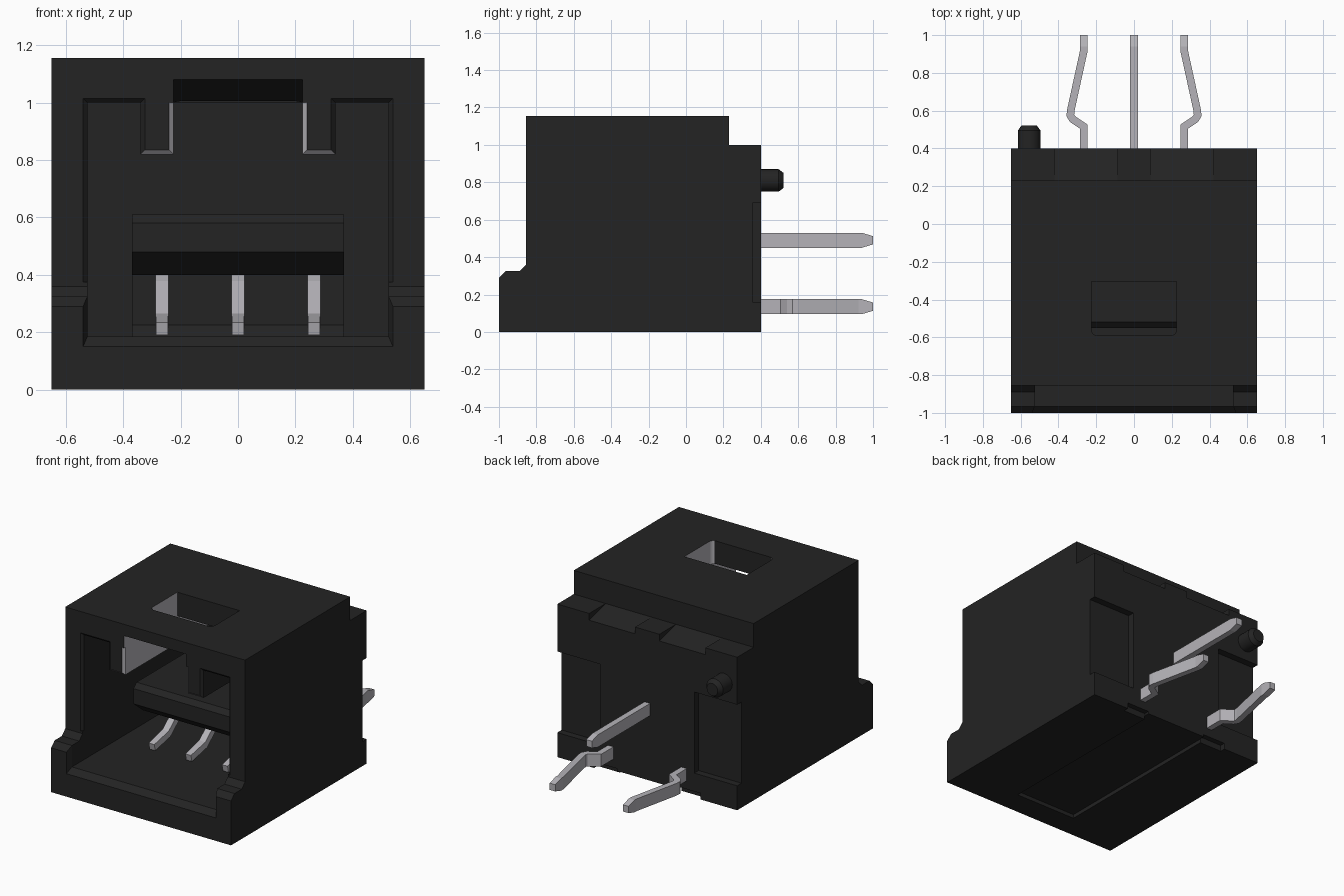
import bpy, bmesh, math
from mathutils import Vector

if "Cube" in bpy.data.objects:
    bpy.data.objects.remove(bpy.data.objects["Cube"], do_unlink=True)


def material(name, color):
    m = bpy.data.materials.new(name)
    m.use_nodes = True
    m.diffuse_color = (*color, 1)
    m.node_tree.nodes["Principled BSDF"].inputs["Base Color"].default_value = (*color, 1)
    return m


black = material("black plastic", (0.017, 0.017, 0.017))
metal = material("grey metal", (0.46, 0.45, 0.48))


def finish(name, bm, mat):
    bmesh.ops.recalc_face_normals(bm, faces=bm.faces)
    me = bpy.data.meshes.new(name)
    bm.to_mesh(me)
    bm.free()
    ob = bpy.data.objects.new(name, me)
    bpy.context.collection.objects.link(ob)
    me.materials.append(mat)
    return ob


def loft(name, axis, a, pts_a, b, pts_b=None, mat=black):
    """Solid between two matching outlines placed at a and b along an axis."""
    bm = bmesh.new()

    def place(p, t):
        return {"x": (t, p[0], p[1]), "y": (p[0], t, p[1]), "z": (p[0], p[1], t)}[axis]
    r1 = [bm.verts.new(place(p, a)) for p in pts_a]
    r2 = [bm.verts.new(place(p, b)) for p in (pts_b or pts_a)]
    n = len(r1)
    bm.faces.new(r1)
    bm.faces.new(r2[::-1])
    for i in range(n):
        j = (i + 1) % n
        bm.faces.new((r1[i], r1[j], r2[j], r2[i]))
    return finish(name, bm, mat)


def rect(a0, a1, b0, b1):
    return [(a0, b0), (a1, b0), (a1, b1), (a0, b1)]


def box(name, x0, x1, y0, y1, z0, z1):
    return loft(name, "z", z0, rect(x0, x1, y0, y1), z1)


def mirrored(half):
    """Complete a symmetric outline from its +x half."""
    return half + [(-x, z) for x, z in reversed(half)]


def bar(name, path, width, height, place, tip_scale):
    """Rectangular bar along a 2D path; place maps (u, v, w) to x, y, z."""
    bm = bmesh.new()
    pts = [Vector(p) for p in path]
    rings = []
    for i, p in enumerate(pts):
        d0 = (p - pts[i - 1]).normalized() if i else (pts[1] - p).normalized()
        d1 = (pts[i + 1] - p).normalized() if i < len(pts) - 1 else d0
        t = (d0 + d1).normalized()
        side = Vector((-t.y, t.x)) * width / 2 / max(t.dot(d0), 0.5)
        h = height / 2 * (tip_scale if i == len(pts) - 1 else 1)
        rings.append([bm.verts.new(place(p.x + s * side.x, p.y + s * side.y, w))
                      for s, w in ((1, h), (-1, h), (-1, -h), (1, -h))])
    bm.faces.new(rings[0])
    bm.faces.new(rings[-1])
    for r, q in zip(rings, rings[1:]):
        for i in range(4):
            j = (i + 1) % 4
            bm.faces.new((r[i], r[j], q[j], q[i]))
    return finish(name, bm, metal)


# Housing: side profile with front lip and rear ledge
housing = loft("housing", "x", -0.65, [
    (-1, 0), (0.4, 0), (0.4, 1.0), (0.23, 1.0), (0.23, 1.155), (-0.855, 1.155),
    (-0.855, 0.36), (-0.89, 0.325), (-0.965, 0.325), (-1, 0.29)], 0.65)

cutters = []


def opening(e, floor):
    """Mouth outline with two hanging ribs, widened by e."""
    return mirrored([(0.525 + e, floor), (0.525 + e, 1.0 + e), (0.34 - e, 1.0 + e),
                     (0.34 - e, 0.82 + e), (0.225 + e, 0.82 + e), (0.225 + e, 1.0)])


# Cavity, chamfered mouth, and sloped floor edge at the lip
cutters.append(loft("cavity_cutter", "y", -1.1, opening(0, 0.185), 0.2))
cutters.append(loft("mouth_cutter", "y", -0.87, opening(0.03, 0.375), -0.84, opening(0, 0.375)))
cutters.append(loft("lip_cutter", "y", -1.035, rect(-0.555, 0.555, 0.115, 0.5),
                    -0.965, rect(-0.525, 0.525, 0.185, 0.5)))
# Lead-in slope towards the latch window
cutters.append(loft("lead_in_cutter", "x", -0.224,
                    [(-0.9, 0.95), (-0.5, 0.95), (-0.5, 0.98), (-0.855, 1.08), (-0.9, 1.08)], 0.224))
# Latch window with rounded front corners
arc = [(0.195 + 0.03 * math.cos(a), -0.56 - 0.03 * math.sin(a))
       for a in (math.radians(22.5 * k) for k in range(4, -1, -1))]
cutters.append(loft("window_cutter", "z", 0.9, mirrored(arc + [(0.225, -0.305)]), 1.3))
# Rear side recesses, ledge notches and underside notches
for s in (-1, 1):
    for name, xa, xb, y0, y1, z0, z1 in (
            ("recess_cutter", 0.34, 0.8, 0.355, 0.5, 0.16, 0.69),
            ("ledge_cutter", 0.088, 0.42, 0.23, 0.5, 0.955, 1.1),
            ("foot_cutter", 0.22, 0.385, 0.365, 0.5, -0.1, 0.04)):
        if name == "ledge_cutter":
            c = loft(name, "x", s * xa, [(0.23, 1.0), (0.5, 0.93), (0.5, 1.1), (0.23, 1.1)], s * xb)
        else:
            c = box(name, *sorted((s * xa, s * xb)), y0, y1, z0, z1)
        cutters.append(c)
# Shallow channel underneath
cutters.append(box("channel_cutter", -0.222, 0.222, -0.84, 0.5, -0.1, 0.025))

bpy.context.view_layer.objects.active = housing
for c in cutters:
    m = housing.modifiers.new("cut", "BOOLEAN")
    m.operation, m.solver, m.object = "DIFFERENCE", "EXACT", c
    bpy.ops.object.modifier_apply(modifier=m.name)
for c in cutters:
    bpy.data.objects.remove(c, do_unlink=True)

# Grey inner faces: window sides, rib sides and rib front chamfers
housing.data.materials.clear()
housing.data.materials.append(black)
housing.data.materials.append(metal)
for f in housing.data.polygons:
    c, n = f.center, f.normal
    side = 0.18 < abs(c.x) < 0.236 and n.x * c.x < 0 and abs(n.x) > 0.3 and c.z > 0.8
    rib = abs(c.x) < 0.3 and 0.815 < c.z < 0.84 and n.y < -0.3
    f.material_index = 1 if side or rib else 0

# Tongue with its rear block inside the cavity
loft("tongue", "x", -0.37, [
    (-0.55, 0.48), (-0.55, 0.58), (-0.52, 0.61), (0.21, 0.61), (0.21, 0.18),
    (-0.04, 0.18), (0, 0.225), (0, 0.4), (-0.45, 0.4)], 0.37)

# Locating peg on the back
bm = bmesh.new()
rings = [[bm.verts.new((-0.555 + r * math.cos(k * math.tau / 24), y, 0.81 + r * math.sin(k * math.tau / 24)))
          for k in range(24)] for r, y in ((0.06, 0.38), (0.06, 0.495), (0.04, 0.522))]
bm.faces.new(rings[0])
bm.faces.new(rings[-1])
for r, q in zip(rings, rings[1:]):
    for i in range(24):
        j = (i + 1) % 24
        bm.faces.new((r[i], r[j], q[j], q[i]))
peg = finish("locating_peg", bm, black)
bpy.ops.object.select_all(action="DESELECT")
peg.select_set(True)
bpy.context.view_layer.objects.active = peg
bpy.ops.object.shade_smooth_by_angle(angle=math.radians(30))

# Solder pins: straight centre pin, kinked outer pins
bar("centre_pin", [(0, 0.3), (0, 0.94), (0, 1)], 0.04, 0.08,
    lambda u, v, w: (u, v, 0.49 + w), 0.55)
for s, side in ((1, "left"), (-1, "right")):
    bar(side + "_pin", [(s * x, y) for x, y in (
        (0.265, 0.3), (0.265, 0.515), (0.325, 0.555), (0.337, 0.575), (0.335, 0.6),
        (0.265, 0.92), (0.265, 0.94), (0.265, 1))], 0.04, 0.08,
        lambda u, v, w: (u, v, 0.135 + w), 0.55)

# Spring contacts inside the cavity
for x, side in ((-0.265, "right"), (0, "centre"), (0.265, "left")):
    bar(side + "_contact", [(0.1, 0.405), (-0.14, 0.405), (-0.22, 0.36), (-0.36, 0.245), (-0.51, 0.212)],
        0.045, 0.045, lambda u, v, w, x=x: (x + w, u, v), 0.9)
